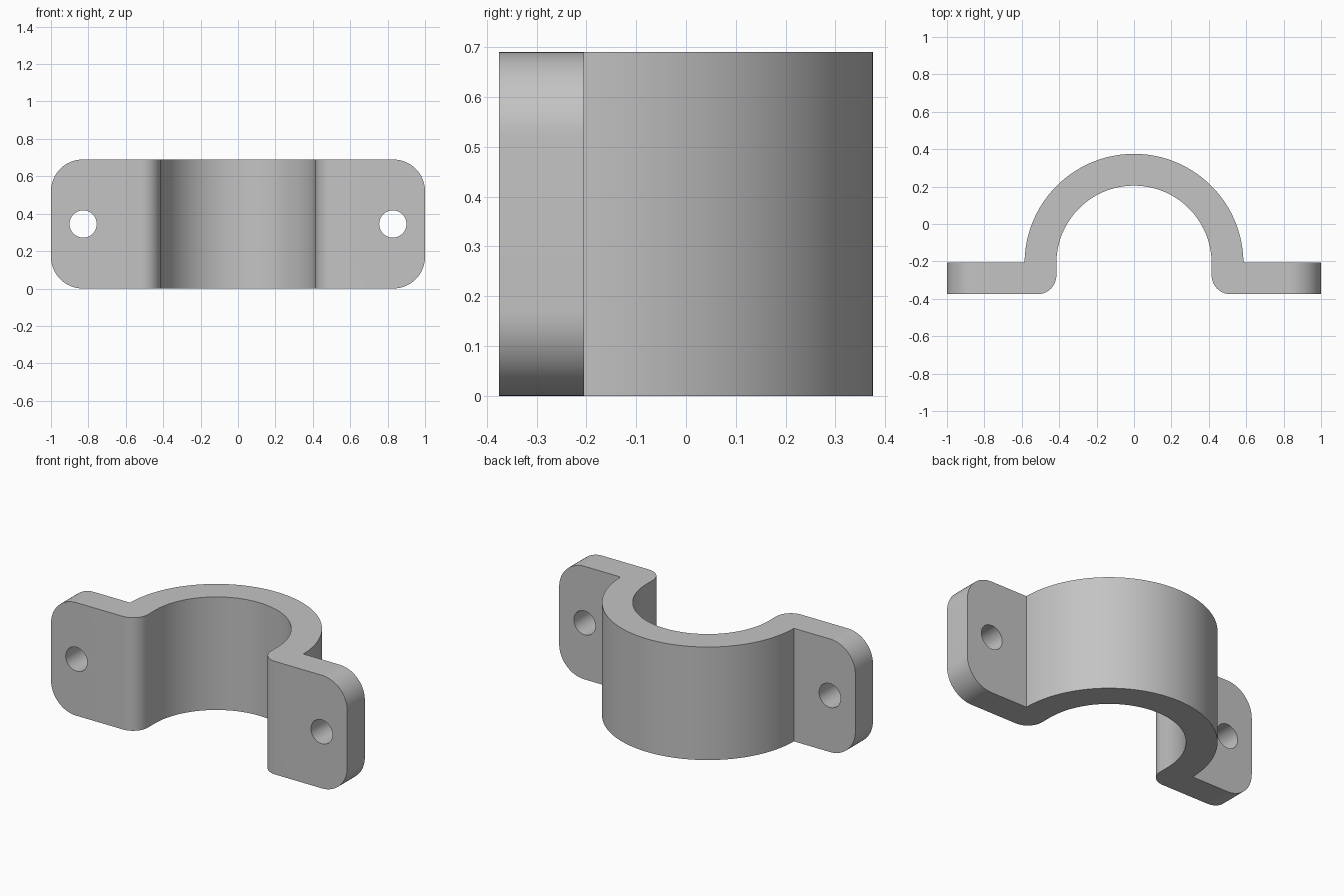
import bpy
import bmesh
from math import cos, sin, pi, radians

HEIGHT = 0.69
THICK = 0.17        # wall and flange thickness
R_OUT, R_IN = 0.585, 0.415
FRONT = -0.375
CENTRE_Y = -0.21    # axis of the half ring
FILLET = 0.1
CORNER = 0.17
HOLE_X, HOLE_R = 0.828, 0.073

default = bpy.data.objects.get("Cube")
if default:
    bpy.data.objects.remove(default)

grey = bpy.data.materials.new("plain grey")
grey.use_nodes = True
colour = (0.55, 0.55, 0.55, 1)
grey.diffuse_color = colour
grey.node_tree.nodes["Principled BSDF"].inputs["Base Color"].default_value = colour


def arc(cx, cy, r, start, end, steps):
    """Points on an arc, angles in degrees."""
    angles = [radians(start + (end - start) * i / steps) for i in range(steps + 1)]
    return [(cx + r * cos(a), cy + r * sin(a)) for a in angles]


def prism(name, outline, axis, low, high):
    """Extrude a closed 2D outline along z or y."""
    bm = bmesh.new()
    if axis == "z":
        verts = [bm.verts.new((u, v, low)) for u, v in outline]
        shift = (0, 0, high - low)
    else:
        verts = [bm.verts.new((u, low, v)) for u, v in outline]
        shift = (0, high - low, 0)
    face = bm.faces.new(verts)
    new = bmesh.ops.extrude_face_region(bm, geom=[face])["geom"]
    moved = [g for g in new if isinstance(g, bmesh.types.BMVert)]
    bmesh.ops.translate(bm, verts=moved, vec=shift)
    bmesh.ops.recalc_face_normals(bm, faces=bm.faces)
    mesh = bpy.data.meshes.new(name)
    bm.to_mesh(mesh)
    bm.free()
    mesh.materials.append(grey)
    obj = bpy.data.objects.new(name, mesh)
    bpy.context.collection.objects.link(obj)
    return obj


def cut(target, cutter, operation):
    """Apply a boolean and discard the cutter."""
    bpy.context.view_layer.objects.active = target
    mod = target.modifiers.new("cut", "BOOLEAN")
    mod.object, mod.operation, mod.solver = cutter, operation, "EXACT"
    bpy.ops.object.modifier_apply(modifier=mod.name)
    bpy.data.objects.remove(cutter)


# Half-ring strap with a flange and a rounded inner corner on each side
back = FRONT + THICK
outer_angle = 0.5
half = [(1.1, FRONT), (1.1, back)]
right_fillet = arc(R_IN + FILLET, FRONT + FILLET, FILLET, 180, 270, 12)
left_fillet = [(-x, y) for x, y in reversed(right_fillet)]
profile = (half
           + arc(0, CENTRE_Y, R_OUT, outer_angle, 180 - outer_angle, 72)
           + [(-x, y) for x, y in reversed(half)]
           + left_fillet
           + arc(0, CENTRE_Y, R_IN, 180, 0, 72)
           + right_fillet)
clamp = prism("pipe_clamp", profile, "z", -0.1, HEIGHT + 0.1)

# Rounded rectangular silhouette seen from the front
x, z = 1 - CORNER, HEIGHT - CORNER
silhouette = (arc(x, z, CORNER, 0, 90, 16) + arc(-x, z, CORNER, 90, 180, 16)
              + arc(-x, CORNER, CORNER, 180, 270, 16) + arc(x, CORNER, CORNER, 270, 360, 16))
cut(clamp, prism("silhouette_cutter", silhouette, "y", -0.6, 0.6), "INTERSECT")

# Screw holes through the flanges
for side in (-1, 1):
    circle = arc(side * HOLE_X, HEIGHT / 2, HOLE_R, 0, 360, 40)[:-1]
    cut(clamp, prism("hole_cutter", circle, "y", -0.6, 0.6), "DIFFERENCE")

# Smooth curves, crisp rims
for obj in bpy.context.selected_objects:
    obj.select_set(False)
clamp.select_set(True)
bpy.context.view_layer.objects.active = clamp
bpy.ops.object.shade_smooth_by_angle(angle=radians(30))
